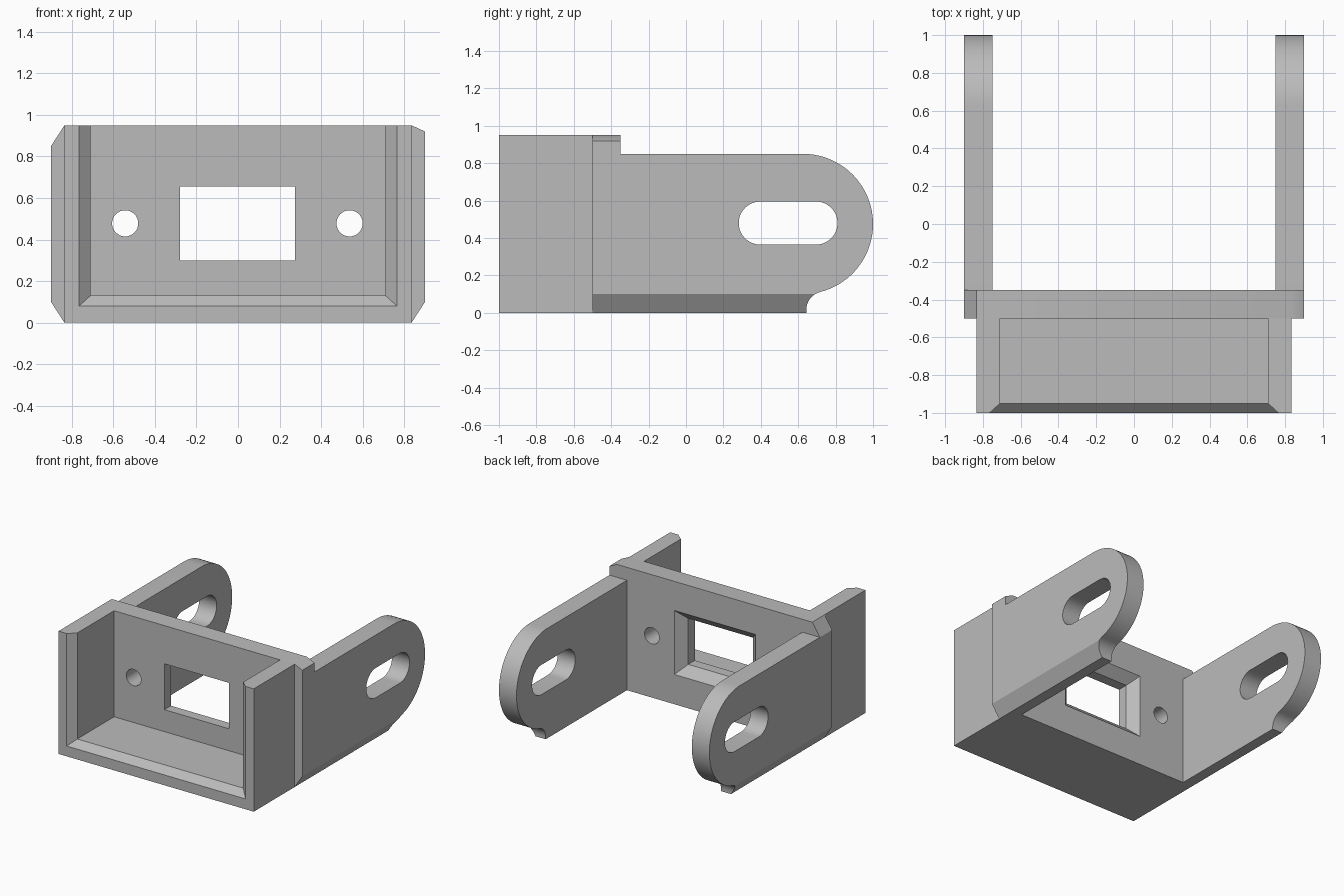
import bpy, bmesh
from math import sin, cos, pi, atan2
from mathutils import Vector

cube = bpy.data.objects.get("Cube")
if cube:
    bpy.data.objects.remove(cube, do_unlink=True)

grey = bpy.data.materials.new("plain grey")
grey.use_nodes = True
grey.diffuse_color = (0.5, 0.5, 0.5, 1)
grey.node_tree.nodes["Principled BSDF"].inputs["Base Color"].default_value = grey.diffuse_color


def arc(cx, cy, r, a0, a1, n=24):
    """Points on a circle from angle a0 to a1."""
    return [(cx + r * cos(a0 + (a1 - a0) * i / n), cy + r * sin(a0 + (a1 - a0) * i / n))
            for i in range(n + 1)]


def rect(x0, x1, z0, z1):
    return [(x0, z0), (x1, z0), (x1, z1), (x0, z1)]


def loft(name, axis, sections, trim=None):
    """Solid through (position, profile) sections stacked along x or y."""
    bm = bmesh.new()
    rings = []
    for pos, profile in sections:
        rings.append([bm.verts.new((pos, a, b) if axis == "x" else (a, pos, b))
                      for a, b in profile])
    for r0, r1 in zip(rings, rings[1:]):
        for i in range(len(r0)):
            j = (i + 1) % len(r0)
            bm.faces.new((r0[i], r0[j], r1[j], r1[i]))
    bm.faces.new(rings[0])
    bm.faces.new(rings[-1])
    if trim:
        cut = bmesh.ops.bisect_plane(bm, geom=bm.verts[:] + bm.edges[:] + bm.faces[:],
                                     plane_co=trim[0], plane_no=trim[1], clear_outer=True)
        edges = [e for e in bm.edges if e.is_boundary]
        bmesh.ops.contextual_create(bm, geom=edges)
    bmesh.ops.recalc_face_normals(bm, faces=bm.faces)
    mesh = bpy.data.meshes.new(name)
    bm.to_mesh(mesh)
    bm.free()
    mesh.materials.append(grey)
    ob = bpy.data.objects.new(name, mesh)
    bpy.context.collection.objects.link(ob)
    return ob


def carve(ob, cutters):
    """Cut the openings, then smooth the curved faces."""
    bpy.ops.object.select_all(action="DESELECT")
    bpy.context.view_layer.objects.active = ob
    ob.select_set(True)
    for c in cutters:
        mod = ob.modifiers.new("opening", "BOOLEAN")
        mod.object, mod.operation, mod.solver = c, "DIFFERENCE", "EXACT"
        bpy.ops.object.modifier_apply(modifier=mod.name)
        bpy.data.objects.remove(c, do_unlink=True)
    bpy.ops.object.shade_smooth_by_angle(angle=0.5)


# Front tray: U-shaped section with a flared front lip
def tray_section(inner, floor):
    return [(-0.835, 0), (0.835, 0), (0.835, 0.95), (inner, 0.95),
            (inner, floor), (-inner, floor), (-inner, 0.95), (-0.835, 0.95)]


loft("front_tray", "y", [(-1, tray_section(0.765, 0.08)),
                         (-0.95, tray_section(0.71, 0.13)),
                         (-0.5, tray_section(0.71, 0.13))])

# Middle wall with chamfered ends, a window flared to the rear and two bolt holes
wall_profile = [(-0.9, 0.1), (-0.835, 0), (0.835, 0), (0.9, 0.1),
                (0.9, 0.92), (0.835, 0.95), (-0.835, 0.95), (-0.9, 0.85)]
wall = loft("middle_wall", "y", [(-0.5, wall_profile), (-0.35, wall_profile)])
small = rect(-0.28, 0.275, 0.3, 0.655)
large = rect(-0.35, 0.345, 0.23, 0.725)
larger = rect(-0.4, 0.395, 0.18, 0.775)
cutters = [loft("window_cutter", "y", [(-0.6, small), (-0.42, small), (-0.35, large), (-0.3, larger)])]
for x in (-0.543, 0.537):
    hole = arc(x, 0.478, 0.063, 0, 2 * pi, 32)[:-1]
    cutters.append(loft("bolt_cutter", "y", [(-0.6, hole), (-0.3, hole)]))
carve(wall, cutters)

# Side arms: rounded end, slot, concave fillet below and chamfered outer bottom edge
tip = Vector((0.625, 0.475))
fillet = Vector((0.743, 0.015))
d = fillet - tip
low = atan2(d.y, d.x)
arm_profile = ([(-0.35, 0), (0.643, 0)]
               + arc(*fillet, 0.1, pi, low + pi, 12)
               + arc(*tip, 0.375, low, pi / 2, 40)[1:]
               + [(-0.35, 0.85)])
slot = arc(0.695, 0.48, 0.115, -pi / 2, pi / 2) + arc(0.397, 0.48, 0.115, pi / 2, 3 * pi / 2)
for name, s in (("left_arm", 1), ("right_arm", -1)):
    arm = loft(name, "x", [(s * 0.75, arm_profile), (s * 0.9, arm_profile)],
               trim=((s * 0.9, 0, 0.1), (s * 0.1, 0, -0.065)))
    carve(arm, [loft("slot_cutter", "x", [(s * 0.6, slot), (s * 1.1, slot)])])
